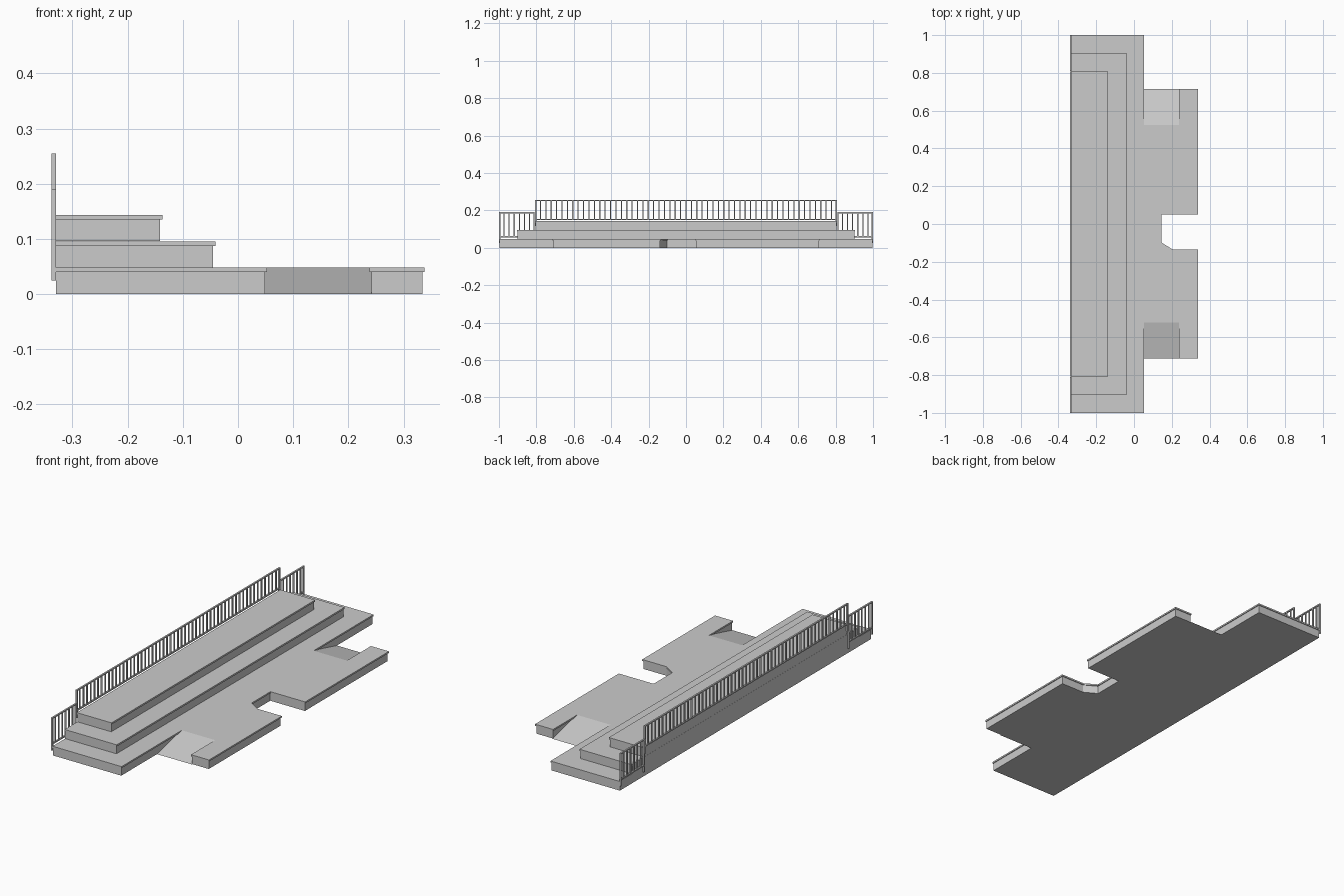
import bpy, bmesh

if "Cube" in bpy.data.objects:
    bpy.data.objects.remove(bpy.data.objects["Cube"])

concrete = bpy.data.materials.new("concrete grey")
concrete.diffuse_color = (0.6, 0.6, 0.6, 1)
concrete.use_nodes = True
concrete.node_tree.nodes["Principled BSDF"].inputs["Base Color"].default_value = concrete.diffuse_color

BACK = -0.33


def finish(name, bm):
    bmesh.ops.recalc_face_normals(bm, faces=bm.faces)
    me = bpy.data.meshes.new(name)
    bm.to_mesh(me)
    bm.free()
    me.materials.append(concrete)
    ob = bpy.data.objects.new(name, me)
    bpy.context.collection.objects.link(ob)
    return ob


def prism(name, outline, z0, z1):
    """Extrude a flat outline between two heights."""
    bm = bmesh.new()
    face = bm.faces.new([bm.verts.new((x, y, z0)) for x, y in outline])
    top = bmesh.ops.extrude_face_region(bm, geom=[face])["geom"]
    for v in top:
        if isinstance(v, bmesh.types.BMVert):
            v.co.z = z1
    return finish(name, bm)


def add_box(bm, x0, x1, y0, y1, z0, z1):
    vs = bmesh.ops.create_cube(bm, size=1)["verts"]
    for v in vs:
        v.co = (x1 if v.co.x > 0 else x0, y1 if v.co.y > 0 else y0,
                z1 if v.co.z > 0 else z0)


def ground_outline(d):
    """Lowest platform outline, drawn in by d from the slab edge."""
    e = 0.338 - d
    return [(BACK, -1 + d), (0.053 - d, -1 + d), (0.053 - d, -0.522),
            (0.238 + d, -0.522), (0.238 + d, -0.713 + d), (e, -0.713 + d),
            (e, -0.135 - d), (0.205, -0.135 - d), (0.145 - d, -0.098 - d),
            (0.145 - d, 0.05 + d), (e, 0.05 + d), (e, 0.715 - d),
            (0.238 + d, 0.715 - d), (0.238 + d, 0.524), (0.053 - d, 0.524),
            (0.053 - d, 1 - d), (BACK, 1 - d)]


def tier_outline(front, half, d):
    return [(BACK, -half + d), (front - d, -half + d),
            (front - d, half - d), (BACK, half - d)]


# Stacked platforms, each a body with an overhanging slab
prism("ground_platform_body", ground_outline(0.004), 0, 0.04)
prism("ground_platform_slab", ground_outline(0), 0.04, 0.048)
for label, front, half, z in (("middle", -0.041, 0.904, 0.048),
                              ("upper", -0.137, 0.808, 0.096)):
    prism(label + "_platform_body", tier_outline(front, half, 0.004), z, z + 0.039)
    prism(label + "_platform_slab", tier_outline(front, half, 0), z + 0.039, z + 0.0475)

# Access ramps sloping down to the outer edges
for label, inner, outer in (("left", -0.522, -0.713), ("right", 0.524, 0.715)):
    bm = bmesh.new()
    tri = [(inner, 0), (outer, 0), (inner, 0.048)]
    a, b = [[bm.verts.new((x, y, z)) for y, z in tri] for x in (0.049, 0.242)]
    bm.faces.new(a)
    bm.faces.new(b)
    for i in range(3):
        j = (i + 1) % 3
        bm.faces.new((a[i], a[j], b[j], b[i]))
    finish(label + "_ramp", bm)


def railing(name, y0, y1, low, high, foot, count):
    bm = bmesh.new()
    x0, x1 = -0.338, -0.33
    # Top and bottom rails
    add_box(bm, x0, x1, y0, y1, high - 0.006, high)
    add_box(bm, x0, x1, y0, y1, low, low + 0.006)
    # End posts fixed to the platform edge
    for y in (y0, y1 - 0.007):
        add_box(bm, x0, x1, y, y + 0.007, foot, high)
    # Balusters
    for i in range(1, count):
        y = y0 + (y1 - y0) * i / count
        add_box(bm, x0 + 0.001, x1 - 0.001, y - 0.003, y + 0.003, low, high)
    finish(name, bm)


# Back railings
railing("main_railing", -0.807, 0.807, 0.149, 0.255, 0.115, 56)
for label, y0, y1 in (("left", -1, -0.809), ("right", 0.809, 1)):
    railing(label + "_railing", y0, y1, 0.056, 0.19, 0.025, 7)
